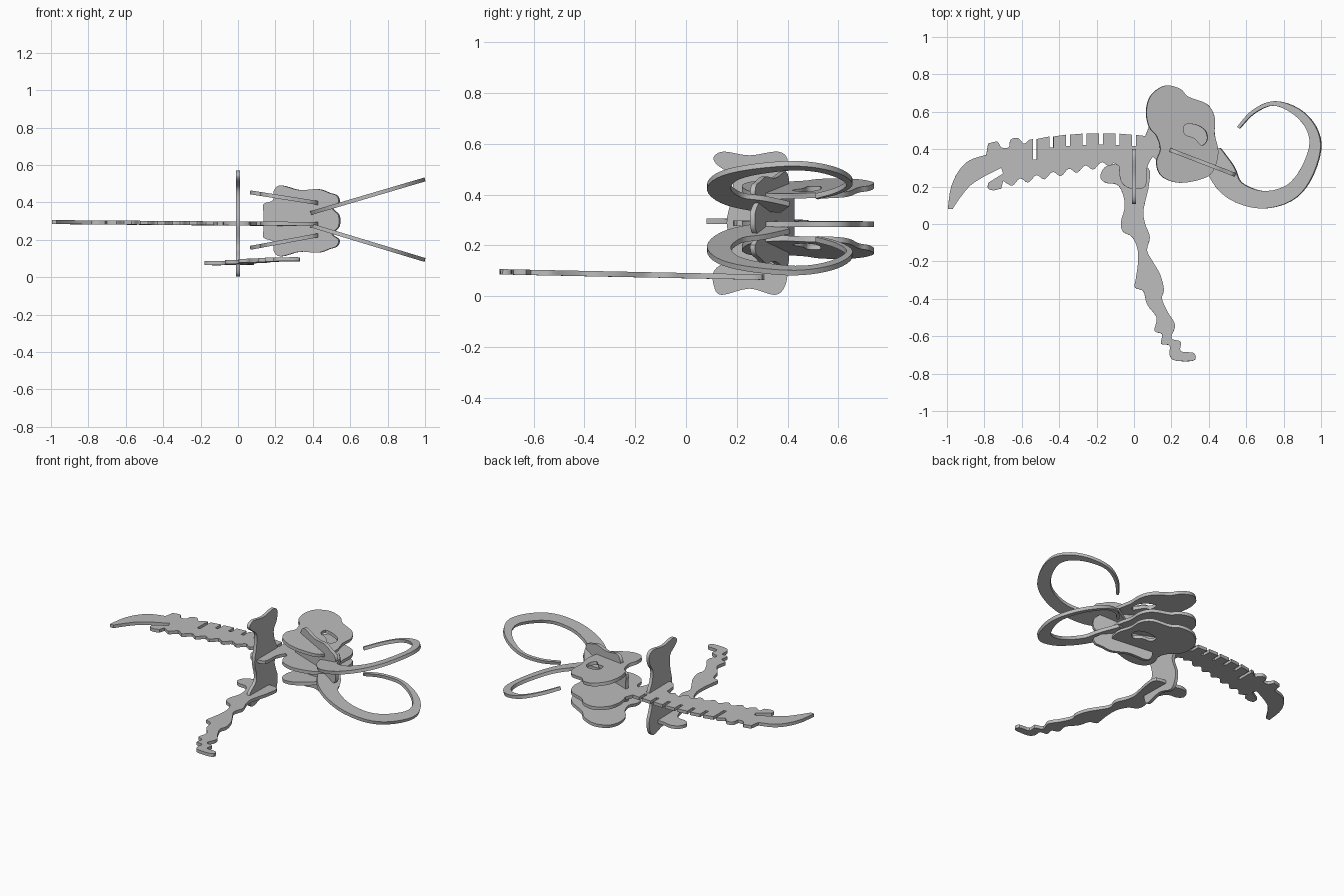
import bpy
import bmesh
import math
from mathutils import Vector

THICKNESS = 0.021
UNIT = 0.01  # outlines are drawn in hundredths

default_cube = bpy.data.objects.get("Cube")
if default_cube:
    bpy.data.objects.remove(default_cube, do_unlink=True)

# One plain grey board material
board_grey = bpy.data.materials.new("board_grey")
board_grey.use_nodes = True
grey = (0.5, 0.5, 0.5, 1)
board_grey.diffuse_color = grey
board_grey.node_tree.nodes["Principled BSDF"].inputs["Base Color"].default_value = grey


def smooth(points, closed=True, steps=4):
    """Round a rough outline with a spline through its points."""
    pts = [Vector(p) for p in points]
    count = len(pts)

    def pick(i):
        return pts[i % count] if closed else pts[max(0, min(count - 1, i))]

    result = []
    for i in range(count if closed else count - 1):
        a, b, c, d = (pick(i + k) for k in (-1, 0, 1, 2))
        for step in range(steps):
            t = step / steps
            result.append(b + (c - a) * (t / 2)
                          + (a * 2 - b * 5 + c * 4 - d) * (t * t / 2)
                          + (b * 3 - a - c * 3 + d) * (t ** 3 / 2))
    if not closed:
        result.append(pts[-1])
    return result


def plate(name, loops, origin, u_axis, v_axis):
    """Cut a flat board from an outline (and holes) lying in a given plane."""
    origin, u_axis, v_axis = Vector(origin), Vector(u_axis), Vector(v_axis)
    normal = u_axis.cross(v_axis).normalized()
    bm = bmesh.new()
    edges = []
    for loop in loops:
        verts = [bm.verts.new(origin + u_axis * (p[0] * UNIT) + v_axis * (p[1] * UNIT)
                              - normal * (THICKNESS / 2)) for p in loop]
        for i, vert in enumerate(verts):
            edges.append(bm.edges.new((vert, verts[i - 1])))
    bmesh.ops.triangle_fill(bm, use_beauty=True, use_dissolve=False, edges=edges, normal=normal)
    grown = bmesh.ops.extrude_face_region(bm, geom=bm.faces[:], use_keep_orig=True)
    moved = [g for g in grown["geom"] if isinstance(g, bmesh.types.BMVert)]
    bmesh.ops.translate(bm, verts=moved, vec=normal * THICKNESS)
    bmesh.ops.recalc_face_normals(bm, faces=bm.faces[:])
    mesh = bpy.data.meshes.new(name)
    bm.to_mesh(mesh)
    bm.free()
    mesh.materials.append(board_grey)
    obj = bpy.data.objects.new(name, mesh)
    bpy.context.scene.collection.objects.link(obj)
    bpy.ops.object.select_all(action="DESELECT")
    obj.select_set(True)
    bpy.context.view_layer.objects.active = obj
    bpy.ops.object.shade_smooth_by_angle(angle=math.radians(35))
    return obj


def lying_plate(name, loops, height, slope_x=0.0, slope_y=0.0):
    """A board that lies nearly flat, tilted by two slopes."""
    return plate(name, loops, (0, 0, height), (1, 0, slope_x), (0, 1, slope_y))


# Skull outline, shared by the two cheeks and the middle board
skull = [(8, 52), (6.5, 60), (8.5, 68), (14, 73), (19, 74), (25, 72), (29, 68),
         (39, 64), (43, 57), (43, 48), (45, 38), (42, 28), (36, 24), (25, 22),
         (17, 24), (13, 28), (12, 34), (14, 40), (12, 47)]
eye = [(27, 53), (33, 53), (38, 50), (39, 45), (36, 42), (32, 46), (27, 48)]

for side, height, slope in (("upper", 0.464, -0.157), ("lower", 0.145, 0.185)):
    lying_plate(side + "_skull_cheek", [smooth(skull), smooth(eye)], height, slope)


# Spine board: tail, slotted back, skull, neck tab, scalloped belly
def back(x):
    return 48.5 - 0.0025 * (x + 18) ** 2


def belly(x):
    return 35 + 0.2 * x + 1.5 * math.cos(math.tau * x / 8.7)


tail_top = smooth([(-99.5, 8), (-98, 19), (-94, 28), (-88, 34), (-79, 37)], False)
hip_top = smooth([(-78, 43), (-73, 44), (-71, 41), (-67, 41), (-66, 45),
                  (-62, 46), (-59, 43), (-56, 45)], False)
slots = []
for i in range(7):
    x = -53 + i * 53 / 6
    depth = 11 if i == 0 else 6
    slots += [(x - 1, back(x)), (x - 1, back(x) - depth),
              (x + 1, back(x) - depth), (x + 1, back(x))]
neck_tab = smooth([(10, 36), (7, 30), (6, 20), (-2, 19), (-7, 23), (-8, 31)], False)
scallops = [(x, belly(x)) for x in range(-11, -67, -1)]
tail_under = [(-70, 23)] + smooth([(-71, 19), (-75, 18), (-78, 19), (-78, 22)], False)
tail_under += [(-70, 27), (-71, 30)]
tail_under += smooth([(-79, 26), (-87, 21), (-93, 14), (-97, 8)], False)
spine = (tail_top + hip_top + slots + [(6, 47)] + smooth(skull[:-2], False)
         + neck_tab + scallops + tail_under)
lying_plate("spine_and_middle_skull", [spine], 0.289, -0.007, -0.005)

# Tusks: a tapering hooked band, mirrored above and below (x, y, width)
tusk_path = smooth([(42, 39, 9), (47, 28, 14), (54, 18, 11), (68, 13, 9.5),
                    (82, 16, 8.5), (91, 25, 7.5), (96.8, 40, 6.2), (95, 51, 5),
                    (87, 60, 4), (75, 64.5, 2.4), (64, 60, 2), (56, 51.5, 1.5)], False)
left_edge, right_edge = [], []
for i, point in enumerate(tusk_path):
    ahead = tusk_path[min(i + 1, len(tusk_path) - 1)]
    behind = tusk_path[max(i - 1, 0)]
    along = (ahead - behind).xy.normalized()
    across = Vector((-along.y, along.x)) * (point.z / 2)
    left_edge.append(point.xy + across)
    right_edge.append(point.xy - across)
tusk = left_edge + right_edge[::-1]
for side, height, slope in (("upper", 0.228, 0.295), ("lower", 0.395, -0.303)):
    lying_plate(side + "_tusk", [tusk], height, slope)

# Face board standing across the skull boards, same above and below its middle
half_face = [(14, 4), (14, 9), (19, 11), (19.5, 16), (23, 19), (33, 16.5),
             (43, 17), (49, 15), (53, 13.5), (54, 10), (50.5, 7), (54, 3)]
face = half_face + [(x, -z) for x, z in reversed(half_face)]
plate("face_board", [smooth(face)], (0, 0.471, 0.301), (1, -0.385, 0), (0, 0, 1))

# Shoulder blade board standing across the spine
shoulder = [(16, 29), (18, 39), (18, 47), (12, 52), (11, 55), (15, 57), (25, 55.5),
            (36, 57), (40, 54), (39, 48), (36, 43), (37, 36), (40, 29), (37, 22),
            (38, 17), (40, 11), (39, 4), (35, 0.5), (25, 3), (14, 0.5), (11, 4),
            (11, 10), (17, 15), (18, 20)]
plate("shoulder_board", [smooth(shoulder)], (0, 0, 0), (0, 1, 0), (0, 0, 1))

# Front leg lying near the ground, from shoulder to foot
leg = [(7.5, 30), (8, 21), (6, 12), (5, 6), (6, 0), (8.5, -7), (7, -14), (10, -20),
       (14, -27), (16, -35), (15, -40), (18, -47), (22, -54), (20, -61), (25, -63),
       (25, -68), (32, -69), (32, -73), (22, -73), (19, -70), (19, -65), (14.5, -64),
       (15, -59), (11, -57), (12, -50), (7, -43), (5, -36), (0.5, -34), (1, -29),
       (2, -22), (2, -14), (-1, -7), (-6, -4), (-7, 1), (-5, 9), (-6, 16),
       (-9, 21), (-15, 22), (-18, 25), (-16, 30), (-11, 32), (-5, 31)]
lying_plate("front_leg", [smooth(leg)], 0.081, 0.002, -0.02)
